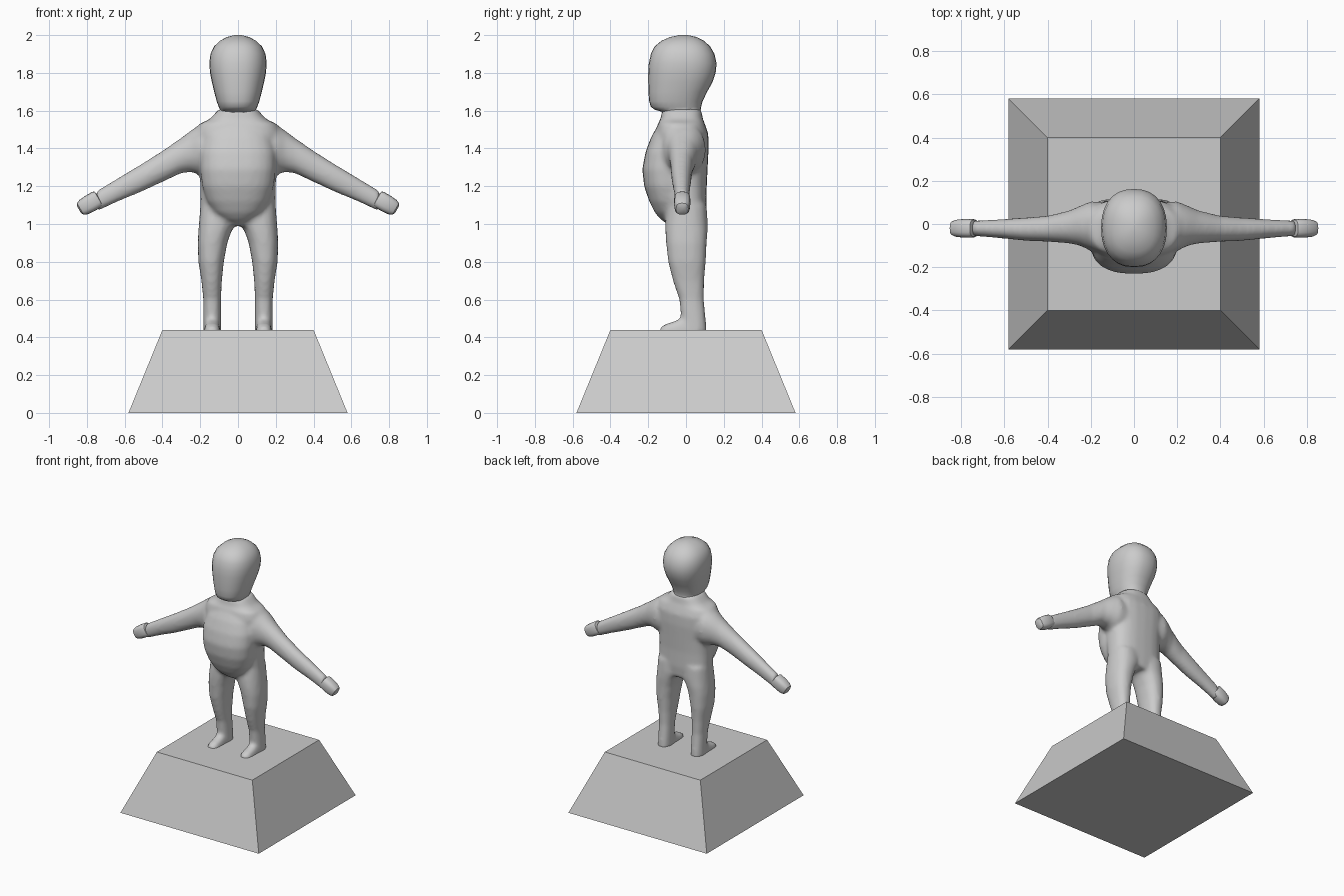
import bpy, bmesh, math
from mathutils import Vector, Matrix

grey = bpy.data.materials.new("plain grey")
grey.diffuse_color = (0.6, 0.6, 0.6, 1)


def ring(centre, u, v, ru, rv, n, power):
    """Superellipse ring of points around a centre."""
    pts = []
    for i in range(n):
        a = 2 * math.pi * i / n
        c, s = math.cos(a), math.sin(a)
        pts.append(Vector(centre)
                   + Vector(u) * ru * math.copysign(abs(c) ** (2 / power), c)
                   + Vector(v) * rv * math.copysign(abs(s) ** (2 / power), s))
    return pts


def loft(bm, rings):
    """Closed skin through a list of rings."""
    rows = [[bm.verts.new(p) for p in r] for r in rings]
    n = len(rows[0])
    for a, b in zip(rows, rows[1:]):
        for i in range(n):
            bm.faces.new((a[i], a[(i + 1) % n], b[(i + 1) % n], b[i]))
    bm.faces.new(rows[0][::-1])
    bm.faces.new(rows[-1])


def column(bm, rows, n=24, power=2.3):
    """Upright loft from rows of (z, x min, x max, y min, y max)."""
    loft(bm, [ring(((x0 + x1) / 2, (y0 + y1) / 2, z), (1, 0, 0), (0, 1, 0),
                   (x1 - x0) / 2, (y1 - y0) / 2, n, power)
              for z, x0, x1, y0, y1 in rows])


def finish(name, bm):
    bmesh.ops.recalc_face_normals(bm, faces=bm.faces[:])
    me = bpy.data.meshes.new(name)
    bm.to_mesh(me)
    bm.free()
    me.materials.append(grey)
    ob = bpy.data.objects.new(name, me)
    bpy.context.collection.objects.link(ob)
    return ob


# Pedestal: square block with sloping sides
bm = bmesh.new()
loft(bm, [[Vector((x * r, y * r, z)) for x, y in ((-1, -1), (1, -1), (1, 1), (-1, 1))]
          for r, z in ((0.58, 0), (0.4, 0.44))])
finish("pedestal", bm)

# Body: torso, belly, legs, feet and arms fused into one skin
bm = bmesh.new()
torso = [(0.99, 0.19, -0.09, 0.1), (1.08, 0.2, -0.11, 0.11), (1.2, 0.2, -0.13, 0.11),
         (1.3, 0.205, -0.15, 0.115), (1.4, 0.22, -0.16, 0.12), (1.48, 0.225, -0.16, 0.118),
         (1.53, 0.205, -0.15, 0.1), (1.555, 0.15, -0.135, 0.09), (1.61, 0.1, -0.125, 0.08)]
column(bm, [(z, -w, w, a, b) for z, w, a, b in torso], power=2.6)
belly = [(1.0, 0.04, -0.1), (1.025, 0.09, -0.135), (1.06, 0.13, -0.165), (1.12, 0.165, -0.195),
         (1.2, 0.19, -0.222), (1.29, 0.2, -0.232), (1.38, 0.2, -0.215), (1.46, 0.18, -0.185),
         (1.53, 0.14, -0.145)]
column(bm, [(z, -w, w, y, 0.04) for z, w, y in belly], power=2.4)
legs = [(0.42, 0.09, 0.184, -0.02, 0.11), (0.5, 0.09, 0.184, -0.026, 0.105),
        (0.6, 0.09, 0.184, -0.036, 0.095), (0.7, 0.085, 0.194, -0.07, 0.097),
        (0.8, 0.075, 0.21, -0.095, 0.105), (0.9, 0.056, 0.214, -0.106, 0.11),
        (0.96, 0.035, 0.21, -0.11, 0.115), (1.02, 0.0, 0.206, -0.11, 0.115),
        (1.1, 0.0, 0.2, -0.1, 0.11)]
arms = [(0.1, 1.38, 0.13, -0.01, 0.11), (0.2, 1.395, 0.135, -0.01, 0.115),
        (0.25, 1.385, 0.11, -0.008, 0.092), (0.3, 1.363, 0.094, -0.014, 0.076),
        (0.4, 1.305, 0.083, -0.022, 0.06), (0.5, 1.25, 0.075, -0.024, 0.054),
        (0.62, 1.189, 0.064, -0.022, 0.044), (0.75, 1.12, 0.055, -0.02, 0.035)]
feet = [(0.06, 0.085, 0.042), (-0.02, 0.085, 0.043), (-0.06, 0.066, 0.043),
        (-0.1, 0.054, 0.042), (-0.125, 0.042, 0.034), (-0.14, 0.03, 0.02)]
for s in (-1, 1):
    column(bm, [(z, s * a, s * b, y0, y1) for z, a, b, y0, y1 in legs], 20)
    loft(bm, [ring((s * x, y, z), (0, 1, 0), (0, 0, 1), ry, rz, 20, 2.1)
              for x, z, rz, y, ry in arms])
    loft(bm, [ring((s * 0.137, y, 0.42), (1, 0, 0), (0, 0, 1), w, h, 20, 2.6)
              for y, h, w in feet])
body = finish("body", bm)
remesh = body.modifiers.new("fuse", 'REMESH')
remesh.mode = 'VOXEL'
remesh.voxel_size = 0.013
remesh.use_smooth_shade = True
smooth = body.modifiers.new("soften", 'SMOOTH')
smooth.factor = 0.5
smooth.iterations = 7

# Head: flat face, rounded skull, tapering into the neck
bm = bmesh.new()
head = [(1.53, 0.12, -0.12, 0.085), (1.57, 0.105, -0.122, 0.08), (1.595, 0.097, -0.13, 0.078),
        (1.605, 0.095, -0.165, 0.078), (1.62, 0.102, -0.186, 0.08), (1.65, 0.113, -0.195, 0.088),
        (1.7, 0.126, -0.199, 0.112), (1.75, 0.138, -0.2, 0.14), (1.8, 0.148, -0.2, 0.157),
        (1.85, 0.152, -0.197, 0.162), (1.9, 0.146, -0.186, 0.151), (1.94, 0.127, -0.166, 0.128),
        (1.97, 0.096, -0.13, 0.095), (1.99, 0.058, -0.083, 0.055), (2.0, 0.018, -0.035, 0.01)]
column(bm, [(z, -w, w, a, b) for z, w, a, b in head], 28, 2.3)
head_ob = finish("head", bm)

# Hands: rounded mitts angled along the arms
mitt = [(0, 0.6), (0.004, 0.9), (0.015, 1), (0.06, 1), (0.095, 0.93), (0.115, 0.75), (0.123, 0.4)]
hands = []
for s, name in ((-1, "left_hand"), (1, "right_hand")):
    bm = bmesh.new()
    d = Vector((s * 0.87, 0, -0.5)).normalized()
    up = Vector((s * 0.5, 0, 0.87)).normalized()
    start = Vector((s * 0.735, -0.02, 1.137))
    loft(bm, [ring(start + d * t, up, (0, 1, 0), 0.047 * k, 0.043 * k, 20, 2.8)
              for t, k in mitt])
    hands.append(finish(name, bm))

# Smooth shading that keeps creases
for ob in [head_ob] + hands:
    bpy.ops.object.select_all(action='DESELECT')
    ob.select_set(True)
    bpy.context.view_layer.objects.active = ob
    bpy.ops.object.shade_smooth_by_angle(angle=math.radians(40))
